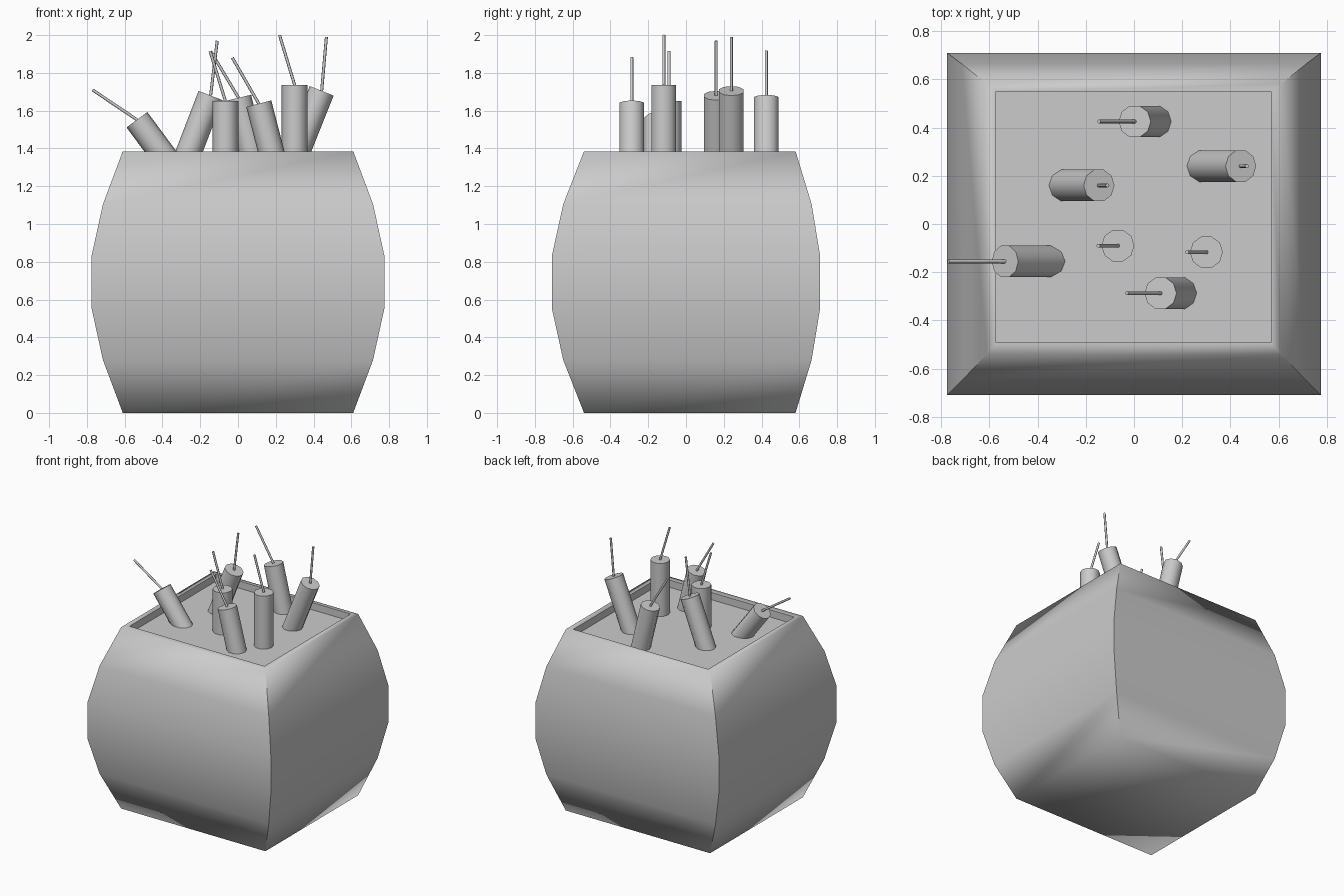
import bpy, bmesh, math
from mathutils import Vector

if "Cube" in bpy.data.objects:
    bpy.data.objects.remove(bpy.data.objects["Cube"])


def finish(bm, name, angle):
    """Smooth faces, keep edges above the angle sharp, make the object."""
    bmesh.ops.recalc_face_normals(bm, faces=bm.faces)
    for f in bm.faces:
        f.smooth = True
    for e in bm.edges:
        e.smooth = e.calc_face_angle(0) < math.radians(angle)
    mesh = bpy.data.meshes.new(name)
    bm.to_mesh(mesh)
    bm.free()
    ob = bpy.data.objects.new(name, mesh)
    bpy.context.collection.objects.link(ob)
    return ob


# bulging box: stacked rectangles (x0, x1, y0, y1, z), ending in a sunken floor
levels = [
    (-0.61, 0.61, -0.54, 0.58, 0.0),
    (-0.715, 0.715, -0.65, 0.665, 0.28),
    (-0.775, 0.775, -0.71, 0.71, 0.553),
    (-0.775, 0.775, -0.71, 0.71, 0.832),
    (-0.715, 0.715, -0.65, 0.665, 1.105),
    (-0.61, 0.61, -0.54, 0.58, 1.385),
    (-0.572, 0.567, -0.492, 0.55, 1.385),
    (-0.572, 0.567, -0.492, 0.55, 1.33),
]
bm = bmesh.new()
rings = [[bm.verts.new(p) for p in ((x0, y0, z), (x1, y0, z), (x1, y1, z), (x0, y1, z))]
         for x0, x1, y0, y1, z in levels]
for a, b in zip(rings, rings[1:]):
    for i in range(4):
        j = (i + 1) % 4
        bm.faces.new((a[i], a[j], b[j], b[i]))
bm.faces.new(rings[0][::-1])
bm.faces.new(rings[-1])
finish(bm, "container", 80)


def rod(name, start, end, radius, sides):
    """Capped prism running between two points in an xz plane."""
    axis = (end - start).normalized()
    u = Vector((axis.z, 0, -axis.x))
    v = Vector((0, 1, 0))
    bm = bmesh.new()
    ends = []
    for c in (start, end):
        ends.append([bm.verts.new(c + radius * (u * math.cos(t) + v * math.sin(t)))
                     for t in (2 * math.pi * i / sides for i in range(sides))])
    for i in range(sides):
        j = (i + 1) % sides
        bm.faces.new((ends[0][i], ends[0][j], ends[1][j], ends[1][i]))
    bm.faces.new(ends[0][::-1])
    bm.faces.new(ends[1])
    return finish(bm, name, 62)


# sticks: top centre x, y, z, lean to +x in degrees, wick tip x, z
sticks = [
    (-0.535, -0.155, 1.552, -36.5, -0.77, 1.71),
    (-0.145, 0.16, 1.68, 21.0, -0.11, 1.97),
    (-0.067, -0.09, 1.652, 0.0, -0.148, 1.915),
    (0.003, 0.425, 1.668, -13.5, -0.145, 1.915),
    (0.11, -0.287, 1.637, -14.5, -0.03, 1.88),
    (0.30, -0.117, 1.735, 0.0, 0.22, 2.0),
    (0.443, 0.24, 1.705, 21.8, 0.468, 1.99),
]
for n, (x, y, z, lean, wx, wz) in enumerate(sticks, 1):
    top = Vector((x, y, z))
    drop = z - 1.27
    base = Vector((x - drop * math.tan(math.radians(lean)), y, 1.27))
    rod(f"stick_{n}", base, top, 0.0685, 10)
    rod(f"wick_{n}", top, Vector((wx, y, wz)), 0.008, 8)
